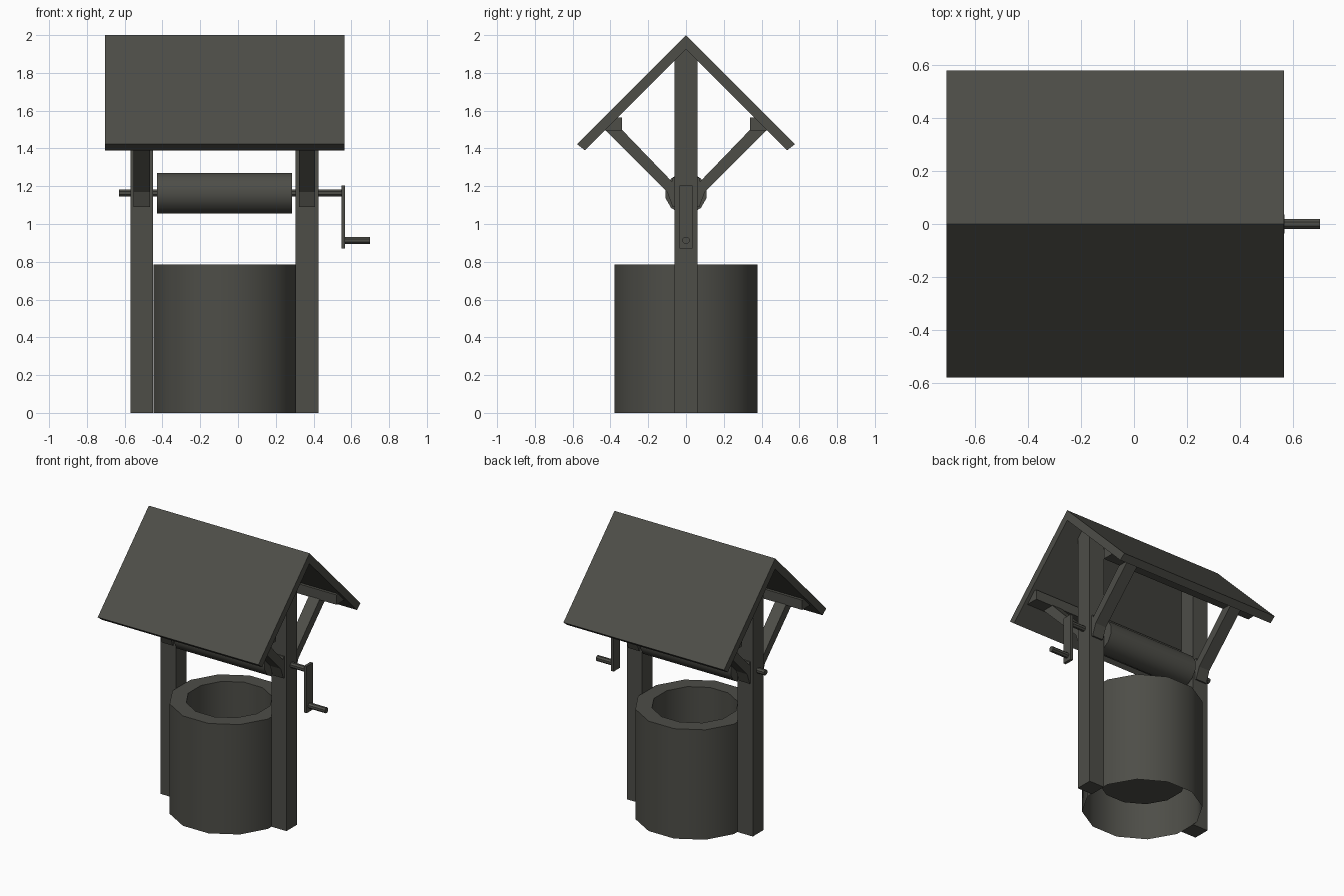
import bpy, bmesh, math

if "Cube" in bpy.data.objects:
    bpy.data.objects.remove(bpy.data.objects["Cube"])

mat = bpy.data.materials.new("dark grey")
mat.diffuse_color = (0.075, 0.075, 0.064, 1)
mat.use_nodes = True
mat.node_tree.nodes["Principled BSDF"].inputs["Base Color"].default_value = mat.diffuse_color
CX = -0.07  # middle of the well along x


def finish(name, bm, smooth=False):
    bmesh.ops.recalc_face_normals(bm, faces=bm.faces)
    me = bpy.data.meshes.new(name)
    bm.to_mesh(me)
    bm.free()
    ob = bpy.data.objects.new(name, me)
    bpy.context.collection.objects.link(ob)
    me.materials.append(mat)
    if smooth:
        bpy.ops.object.select_all(action='DESELECT')
        ob.select_set(True)
        bpy.context.view_layer.objects.active = ob
        bpy.ops.object.shade_smooth_by_angle(angle=math.radians(40))
    return ob


def extrude_x(name, profile, x0, x1, smooth=False):
    """Extrude a (y, z) profile from x0 to x1."""
    bm = bmesh.new()
    a = [bm.verts.new((x0, y, z)) for y, z in profile]
    b = [bm.verts.new((x1, y, z)) for y, z in profile]
    n = len(profile)
    bm.faces.new(a)
    bm.faces.new(b)
    for i in range(n):
        j = (i + 1) % n
        bm.faces.new((a[i], a[j], b[j], b[i]))
    return finish(name, bm, smooth)


def rect(y0, y1, z0, z1):
    return [(y0, z0), (y1, z0), (y1, z1), (y0, z1)]


def rod_x(name, r, z, x0, x1, n=12):
    pts = [(r * math.cos(2 * math.pi * (i + .5) / n),
            z + r * math.sin(2 * math.pi * (i + .5) / n)) for i in range(n)]
    return extrude_x(name, pts, x0, x1, True)


# well: twelve-sided wall, open below, with a raised floor inside
bm = bmesh.new()
rings = []
for r, z in [(.391, 0), (.391, .785), (.282, .785), (.282, .2)]:
    rings.append([bm.verts.new((CX + r * math.cos(math.radians(30 * i + 15)),
                                r * math.sin(math.radians(30 * i + 15)), z))
                  for i in range(12)])
for lo, hi in zip(rings, rings[1:]):
    for i in range(12):
        j = (i + 1) % 12
        bm.faces.new((lo[i], lo[j], hi[j], hi[i]))
bm.faces.new(rings[-1])
finish("well_wall", bm, True)

# posts with peaked tops, and diagonal braces on both sides
post = [(-.06, 0), (.06, 0), (.06, 1.865), (0, 1.925), (-.06, 1.865)]
brace = [(.43, 1.50), (.34, 1.50), (.075, 1.225), (.07, 1.245), (.04, 1.245),
         (.04, 1.09), (.07, 1.09), (.10, 1.17)]
for side, x in (("left", -.51), ("right", .365)):
    extrude_x(side + "_post", post, x - .06, x + .06)
    for end, s in (("front", -1), ("back", 1)):
        extrude_x(f"{side}_{end}_brace", [(s * y, z) for y, z in brace],
                  x - .043, x + .043)

# roof: folded slab, and the beams under it
extrude_x("roof", [(0, 2), (.577, 1.423), (.535, 1.39), (0, 1.925),
                   (-.535, 1.39), (-.577, 1.423)], -.705, .565)
for end, s in (("front", -1), ("back", 1)):
    extrude_x(end + "_roof_beam",
              [(s * y, z) for y, z in rect(.34, .43, 1.495, 1.565)], -.68, .54)

# winding drum, axle and crank
rod_x("drum", .111, 1.163, -.43, .285)
rod_x("axle", .02, 1.165, -.63, .55, 8)
extrude_x("crank_arm", rect(-.035, .035, .87, 1.205), .547, .567)
rod_x("crank_handle", .02, .913, .56, .70, 8)
